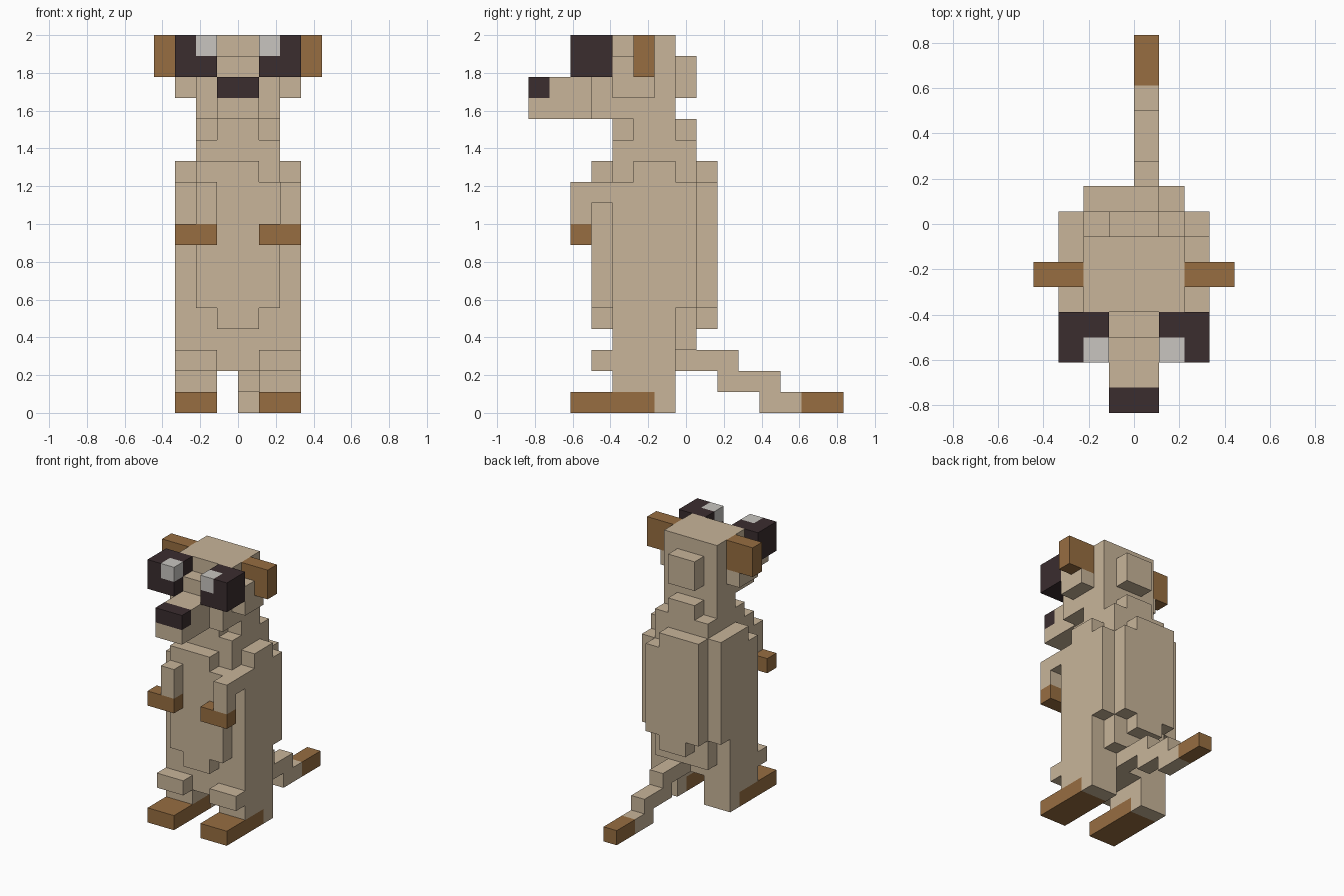
import bpy
import bmesh
from mathutils import Vector

cube = bpy.data.objects.get("Cube")
if cube:
    bpy.data.objects.remove(cube, do_unlink=True)

UNIT = 1 / 9            # edge of one block
Y_CENTRE = 7.5          # block rows run from the nose tip to the tail tip


def material(name, rgb):
    mat = bpy.data.materials.new(name)
    mat.use_nodes = True
    colour = (*rgb, 1)
    mat.diffuse_color = colour
    mat.node_tree.nodes["Principled BSDF"].inputs["Base Color"].default_value = colour
    return mat


PALETTE = [
    material("sandy_fur", (0.58, 0.46, 0.32)),
    material("brown_fur", (0.31, 0.155, 0.053)),
    material("dark_fur", (0.043, 0.026, 0.028)),
    material("pale_eye", (0.58, 0.56, 0.53)),
]
SAND, BROWN, DARK, PALE = range(len(PALETTE))
cells = {}              # block position -> (part name, colour)


def box(part, x, y, z, colour=SAND):
    """Fill a range of blocks; each range is (start, end)."""
    for i in range(*x):
        for j in range(*y):
            for k in range(*z):
                cells[i, j, k] = (part, colour)


def pair(part, x, y, z, colour=SAND):
    """Fill a range on the left side and its mirror on the right."""
    box("left_" + part, x, y, z, colour)
    box("right_" + part, (-x[1], -x[0]), y, z, colour)


# Torso with stepped shoulders
box("torso", (-3, 3), (4, 7), (2, 11))
box("torso", (-3, 3), (5, 7), (11, 12))
box("torso", (-2, 2), (4, 5), (11, 12))

# Chest plate
box("chest", (-2, 2), (3, 4), (5, 11))
box("chest", (-2, 1), (3, 4), (11, 12))
box("chest", (-1, 1), (3, 4), (4, 5))

# Back: two stacked layers, higher on the right shoulder
box("back", (-3, 3), (7, 8), (5, 11))
box("back", (-3, 2), (7, 8), (11, 12))
box("back", (-2, 2), (7, 8), (3, 5))
box("back", (-2, 2), (8, 9), (5, 11))
box("back", (-2, 1), (8, 9), (11, 12))
box("back", (-1, 1), (8, 9), (4, 5))

# Neck
box("neck", (-2, 2), (4, 8), (12, 13))
box("neck", (-2, 2), (5, 7), (13, 14))
box("neck", (-1, 1), (4, 8), (13, 14))

# Head with cheeks, bridge and back bump
box("head", (-2, 2), (4, 7), (14, 18))
box("head", (-1, 1), (7, 8), (15, 17))
box("head", (-1, 1), (3, 4), (16, 17))
pair("cheek", (2, 3), (4, 6), (15, 16))
pair("cheek", (2, 3), (4, 5), (16, 17))

# Snout and nose
box("snout", (-2, 2), (3, 4), (14, 16))
box("snout", (-1, 1), (0, 3), (14, 16))
box("nose", (-1, 1), (0, 1), (15, 16), DARK)

# Eyes and ears
pair("eye", (1, 3), (2, 4), (16, 18), DARK)
pair("eye", (1, 2), (2, 3), (17, 18), PALE)
pair("ear", (2, 4), (5, 6), (16, 18), BROWN)

# Arms and paws
pair("arm", (1, 3), (2, 3), (8, 9), BROWN)
box("right_arm", (-2, -1), (2, 3), (9, 11))
box("left_arm", (2, 3), (2, 3), (9, 11))
box("left_arm", (2, 3), (3, 4), (10, 11))

# Legs, knees and feet
pair("leg", (1, 3), (4, 7), (0, 2))
pair("leg", (1, 3), (3, 4), (2, 3))
pair("leg", (1, 3), (2, 6), (0, 1), BROWN)

# Tail stepping down to the ground
box("tail", (0, 1), (7, 10), (2, 3))
box("tail", (0, 1), (9, 12), (1, 2))
box("tail", (0, 1), (11, 13), (0, 1))
box("tail", (0, 1), (13, 15), (0, 1), BROWN)


def build(part):
    """Skin the exposed sides of a part and merge them into flat faces."""
    bm = bmesh.new()
    for cell, (name, colour) in cells.items():
        if name != part:
            continue
        centre = Vector(cell) + Vector((0.5, 0.5, 0.5))
        for axis in range(3):
            for sign in (-1, 1):
                normal = Vector((0, 0, 0))
                normal[axis] = sign
                if tuple(int(c + n) for c, n in zip(cell, normal)) in cells:
                    continue
                u = Vector((0, 0, 0))
                u[(axis + 1) % 3] = 0.5
                v = normal.cross(u)
                mid = centre + normal / 2 - Vector((0, Y_CENTRE, 0))
                corners = (mid - u - v, mid + u - v, mid + u + v, mid - u + v)
                face = bm.faces.new([bm.verts.new(c * UNIT) for c in corners])
                face.material_index = colour
    bmesh.ops.remove_doubles(bm, verts=bm.verts, dist=UNIT / 100)
    bmesh.ops.dissolve_limit(bm, angle_limit=0.01, verts=bm.verts, edges=bm.edges,
                             delimit={'MATERIAL'})
    mesh = bpy.data.meshes.new(part)
    for mat in PALETTE:
        mesh.materials.append(mat)
    bm.to_mesh(mesh)
    bm.free()
    bpy.context.collection.objects.link(bpy.data.objects.new(part, mesh))


for part in sorted({name for name, _ in cells.values()}):
    build(part)
